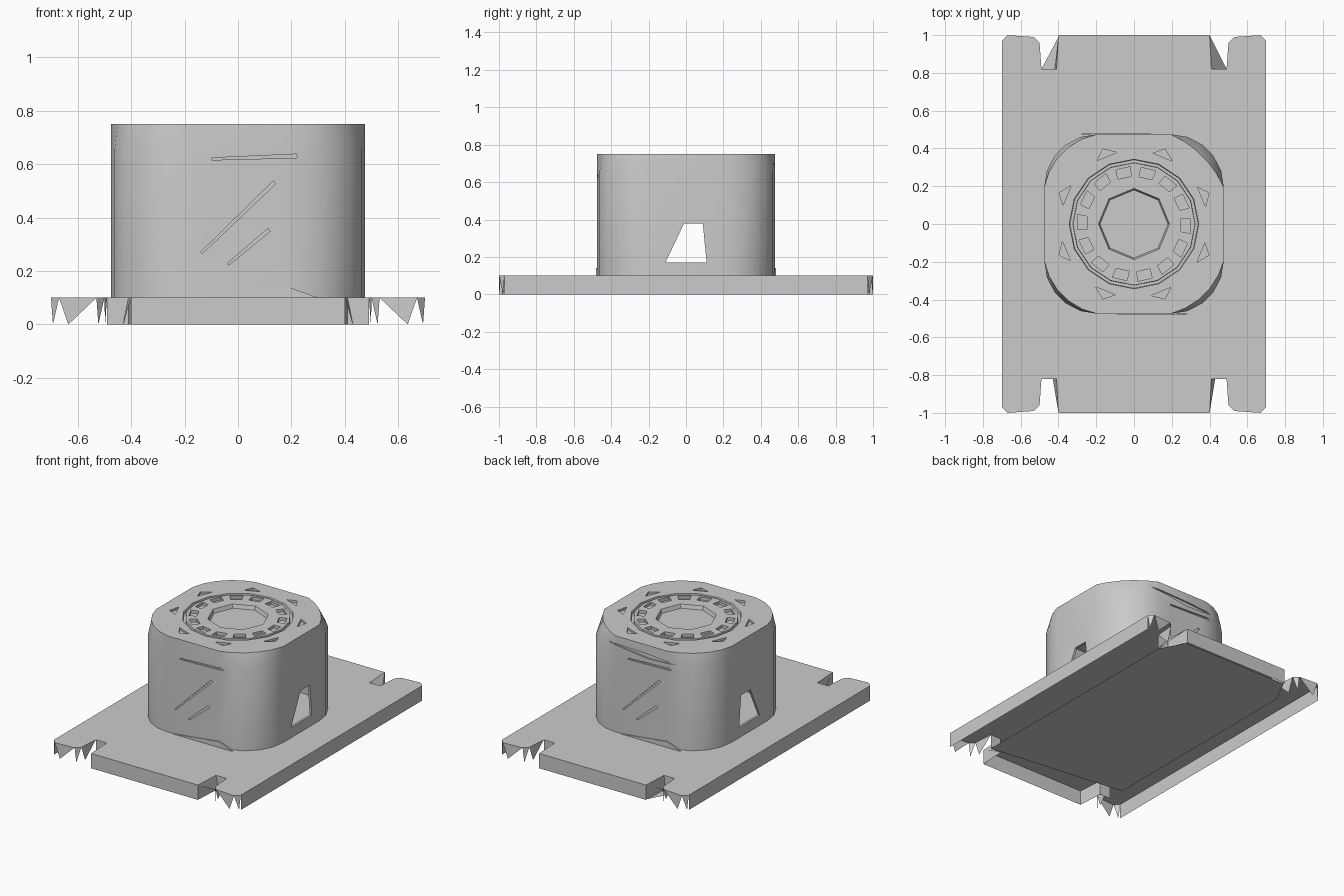
import bpy, bmesh
from math import cos, sin, pi, radians
from mathutils import Matrix, Vector

if "Cube" in bpy.data.objects:
    bpy.data.objects.remove(bpy.data.objects["Cube"])

grey = bpy.data.materials.new("plain grey")
grey.use_nodes = True
grey.diffuse_color = (0.6, 0.6, 0.6, 1)
grey.node_tree.nodes["Principled BSDF"].inputs["Base Color"].default_value = (0.6, 0.6, 0.6, 1)


def finish(name, bm):
    bmesh.ops.remove_doubles(bm, verts=bm.verts, dist=0.0005)
    bmesh.ops.recalc_face_normals(bm, faces=bm.faces)
    mesh = bpy.data.meshes.new(name)
    bm.to_mesh(mesh)
    bm.free()
    mesh.materials.append(grey)
    ob = bpy.data.objects.new(name, mesh)
    bpy.context.collection.objects.link(ob)
    return ob


def add_face(bm, points):
    bm.faces.new([bm.verts.new(p) for p in points])


def loft(bm, rings, closed=False):
    """Skin rings of points; cap the ends, or join last to first when closed."""
    rows = [[bm.verts.new(p) for p in r] for r in rings]
    pairs = list(zip(rows, rows[1:])) + ([(rows[-1], rows[0])] if closed else [])
    n = len(rows[0])
    for a, b in pairs:
        for i in range(n):
            j = (i + 1) % n
            bm.faces.new((a[i], a[j], b[j], b[i]))
    if not closed:
        bm.faces.new(rows[0])
        bm.faces.new(rows[-1])


def circle(r, z, n):
    return [(r * cos(2 * pi * i / n), r * sin(2 * pi * i / n), z) for i in range(n)]


def prism(bm, outline, low, high, matrix=Matrix()):
    loft(bm, [[matrix @ Vector((x, y, z)) for x, y in outline] for z in (low, high)])


def cut(target, bm):
    cutter = finish("cutter", bm)
    cutter.hide_render = True
    mod = target.modifiers.new("cut", 'BOOLEAN')
    mod.operation = 'DIFFERENCE'
    mod.solver = 'EXACT'
    mod.object = cutter
    bpy.context.view_layer.objects.active = target
    bpy.ops.object.modifier_apply(modifier="cut")
    bpy.data.objects.remove(cutter)


# Base plate: notched top sheet with thin skirts
TOP = 0.1
quarter = [(0.7, 0.97), (0.67, 1), (0.53, 0.99), (0.5, 0.96),
           (0.49, 0.82), (0.41, 0.82), (0.4, 1)]
styles = ["tooth", "tooth", "tooth", "tooth", "wall", "wall"]
half = quarter + [(-x, y) for x, y in reversed(quarter)]
half_styles = styles + ["wall"] + styles[::-1] + ["wall"]
outline = half + [(-x, -y) for x, y in half]
bm = bmesh.new()
add_face(bm, [(x, y, TOP) for x, y in outline])
down = Vector((0, 0, -TOP))
for i, style in enumerate(half_styles * 2):
    a = Vector((*outline[i], TOP))
    b = Vector((*outline[(i + 1) % len(outline)], TOP))
    if style == "wall":
        add_face(bm, (a, a + down, b + down, b))
    else:
        outer, inner = (a, b) if abs(a.x) > abs(b.x) else (b, a)
        add_face(bm, (outer, outer.lerp(inner, 0.25) + down, inner))

# Bent flaps inside the notches
for sx, sy, reach in ((1, 1, 0.49), (1, -1, 0.43), (-1, -1, 0.43), (-1, 1, 0.42)):
    add_face(bm, [(sx * 0.4, sy, TOP), (sx * 0.41, sy * 0.82, TOP), (sx * reach, sy * 0.82, 0)])
finish("base_plate", bm)

# Bottom sheet between the side strips, stopping short of the front
bm = bmesh.new()
add_face(bm, [(x, y, 0) for x, y in ((0.49, 0.82), (0.4, 0.99), (-0.4, 0.99), (-0.49, 0.82),
                                     (-0.49, -0.7), (0.49, -0.82))])
finish("bottom_sheet", bm)

# Housing: hollow rounded square whose corners are bevelled unevenly at the top
HALF, RADIUS, STEPS, HEIGHT, WALL = 0.475, 0.28, 5, 0.75, 0.015
STRAIGHT = (0, 0, 0, 0)
CORNER_CUT = (0.55, 0.25, 0.25, 0.35)


def rounded(z, cuts, inset=0):
    ring = []
    c, r = HALF - RADIUS, RADIUS - inset
    for k, flat in enumerate(cuts):
        turn = Matrix.Rotation(k * pi / 2, 3, 'Z')
        for s in range(STEPS + 1):
            t = s / STEPS
            arc = Vector((c + r * cos(t * pi / 2), c + r * sin(t * pi / 2), z))
            chord = Vector((c + r * (1 - t), c + r * t, z))
            ring.append(turn @ arc.lerp(chord, flat))
    return ring


bm = bmesh.new()
loft(bm, [rounded(TOP, STRAIGHT), rounded(0.66, STRAIGHT), rounded(HEIGHT, CORNER_CUT)])
housing = finish("housing", bm)
bm = bmesh.new()
loft(bm, [rounded(0.05, STRAIGHT, WALL), rounded(0.63, STRAIGHT, WALL),
          rounded(0.715, CORNER_CUT, WALL)])
cut(housing, bm)

# Shallow round dish, and a ring groove around it
bm = bmesh.new()
loft(bm, [circle(0.18, 0.725, 8), circle(0.205, 0.8, 8)])
cut(housing, bm)
bm = bmesh.new()
loft(bm, [circle(0.35, 0.8, 16), circle(0.34, 0.73, 16),
          circle(0.325, 0.73, 16), circle(0.32, 0.8, 16)], closed=True)
cut(housing, bm)

# Ring of small cells and outer triangular nicks in the top face
bm = bmesh.new()
for k in range(14):
    prism(bm, [(0.25, -0.04), (0.3, -0.05), (0.3, 0.03), (0.25, 0.03)],
          0.73, 0.8, Matrix.Rotation(2 * pi * k / 14, 4, 'Z'))
for k in range(8):
    prism(bm, [(0.385, -0.06), (0.43, 0), (0.385, 0.05)],
          0.735, 0.8, Matrix.Rotation(pi / 8 + k * pi / 4, 4, 'Z'))
cut(housing, bm)

# Tapered window opening on both sides
bm = bmesh.new()
along_x = Matrix(((0, 0, 1, 0), (1, 0, 0, 0), (0, 1, 0, 0), (0, 0, 0, 1)))
prism(bm, [(-0.11, 0.17), (0.11, 0.17), (0.09, 0.38), (-0.01, 0.38)], -0.6, 0.6, along_x)
cut(housing, bm)

# Diagonal slots and an upper seam on front and back
bm = bmesh.new()
upright = Matrix.Rotation(pi / 2, 4, 'X')
back = Matrix.Rotation(pi, 4, 'Z') @ upright
for face in (upright, back):
    for x, z, length, angle in ((0, 0.4, 0.38, 44), (0.04, 0.29, 0.2, 40), (0.06, 0.625, 0.32, 2)):
        place = face @ Matrix.Translation((x, z, 0)) @ Matrix.Rotation(radians(angle), 4, 'Z')
        h = length / 2
        prism(bm, [(-h, -0.004), (h, -0.007), (h, 0.007), (-h, 0.004)], 0.465, 0.52, place)

# Long wedge-shaped crease high on the back
prism(bm, [(-0.3, 0.7), (0.05, 0.66), (0.3, 0.67), (0.05, 0.69)], 0.465, 0.52, back)
cut(housing, bm)

# Narrow lip at the foot of the housing, front and back
for name, face in (("front_foot", upright), ("back_foot", back)):
    bm = bmesh.new()
    prism(bm, [(-0.16, TOP), (0.3, TOP), (0.19, 0.14)], 0.47, 0.48, face)
    finish(name, bm)

# Soft shading on the rounded corners only
bpy.ops.object.select_all(action='DESELECT')
housing.select_set(True)
bpy.context.view_layer.objects.active = housing
bpy.ops.object.shade_smooth_by_angle(angle=radians(25))
